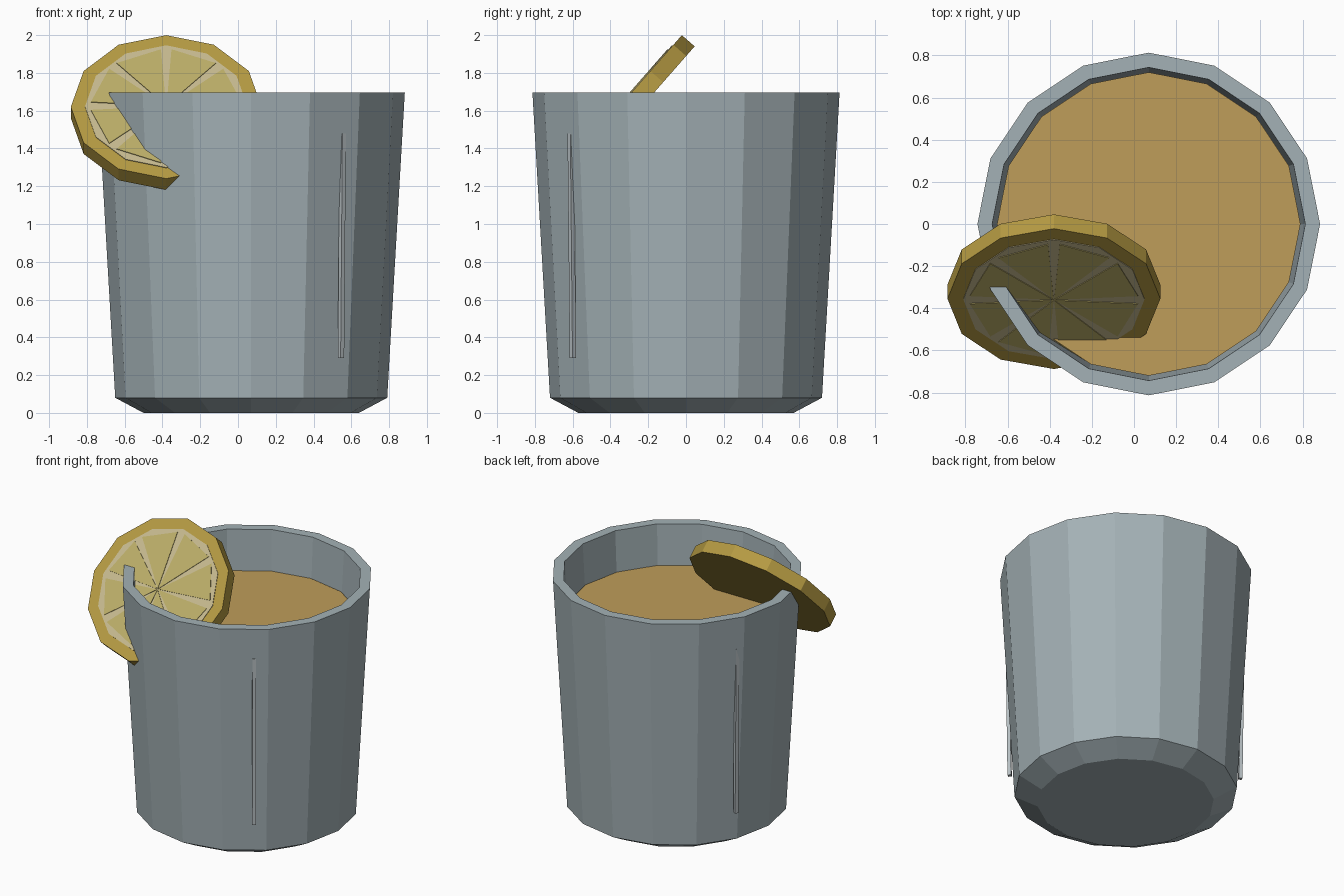
import bpy, bmesh
from math import pi, sin, cos, atan2
from mathutils import Matrix

if "Cube" in bpy.data.objects:
    bpy.data.objects.remove(bpy.data.objects["Cube"])

CX = 0.07    # glass axis offset in x
SIDES = 16


def material(name, rgb):
    m = bpy.data.materials.new(name)
    m.diffuse_color = (*rgb, 1.0)
    m.use_nodes = True
    m.node_tree.nodes["Principled BSDF"].inputs["Base Color"].default_value = m.diffuse_color
    return m


def finish(name, bm, mat, matrix=Matrix()):
    bmesh.ops.recalc_face_normals(bm, faces=bm.faces)
    me = bpy.data.meshes.new(name)
    bm.to_mesh(me)
    bm.free()
    ob = bpy.data.objects.new(name, me)
    ob.matrix_world = matrix
    me.materials.append(mat)
    bpy.context.collection.objects.link(ob)
    return ob


def lathe(name, profile, mat):
    """Closed solid from (radius, z) rings, capped at both ends."""
    bm = bmesh.new()
    rings = [[bm.verts.new((r * cos(2 * pi * i / SIDES), r * sin(2 * pi * i / SIDES), z))
              for i in range(SIDES)] for r, z in profile]
    for a, b in zip(rings, rings[1:]):
        for i in range(SIDES):
            j = (i + 1) % SIDES
            bm.faces.new((a[i], a[j], b[j], b[i]))
    bm.faces.new(rings[0])
    bm.faces.new(rings[-1])
    return finish(name, bm, mat, Matrix.Translation((CX, 0, 0)))


def add_prism(bm, pts, z0, z1):
    lo = [bm.verts.new((x, y, z0)) for x, y in pts]
    hi = [bm.verts.new((x, y, z1)) for x, y in pts]
    bm.faces.new(lo)
    bm.faces.new(hi)
    n = len(pts)
    for i in range(n):
        j = (i + 1) % n
        bm.faces.new((lo[i], lo[j], hi[j], hi[i]))


def polar(r, a):
    return (r * cos(a), r * sin(a))


glass_mat = material("glass", (0.37, 0.442, 0.468))
streak_mat = material("streak", (0.47, 0.52, 0.54))
drink_mat = material("drink", (0.52, 0.337, 0.101))
rind_mat = material("rind", (0.461, 0.324, 0.055))
pith_mat = material("pith", (0.56, 0.486, 0.274))
flesh_mat = material("flesh", (0.498, 0.42, 0.139))

# tumbler with chamfered foot and hollow inside
lathe("tumbler", [(0.57, 0), (0.72, 0.08), (0.813, 1.695), (0.743, 1.695), (0.655, 0.12)], glass_mat)

# drink filling the tumbler
lathe("drink", [(0.65, 0.125), (0.72, 1.41)], drink_mat)

# two thin reflection bars on the outside wall
for k, ang in enumerate((-0.9, 2.7)):
    bm = bmesh.new()
    bmesh.ops.create_cube(bm, size=1)
    bmesh.ops.scale(bm, vec=(0.024, 0.024, 1.19), verts=bm.verts)
    tilt = atan2(0.015, 1.19)
    mtx = (Matrix.Translation((CX, 0, 0)) @ Matrix.Rotation(ang, 4, 'Z')
           @ Matrix.Translation((0.772, 0, 0.885)) @ Matrix.Rotation(tilt, 4, 'Y'))
    finish(f"reflection_bar_{k + 1}", bm, streak_mat, mtx)

# citrus wheel leaning over the rim, local z = front face normal
wheel = Matrix.Translation((-0.38, -0.355, 1.62)) @ Matrix.Rotation(pi / 2 - 0.72, 4, 'X')


def disc(name, r, z0, z1, mat):
    bm = bmesh.new()
    add_prism(bm, [polar(r, i * pi / 6) for i in range(12)], z0, z1)
    finish(name, bm, mat, wheel)


disc("citrus_rind", 0.505, -0.09, 0, rind_mat)
disc("citrus_pith", 0.43, -0.01, 0.004, pith_mat)

# eight flesh segments
bm = bmesh.new()
for k in range(8):
    mid = (k + 0.5) * pi / 4
    half = pi / 8 - 0.07
    add_prism(bm, [polar(0.004, mid), polar(0.4, mid - half), polar(0.4, mid + half)], 0, 0.008)
finish("citrus_segments", bm, flesh_mat, wheel)
